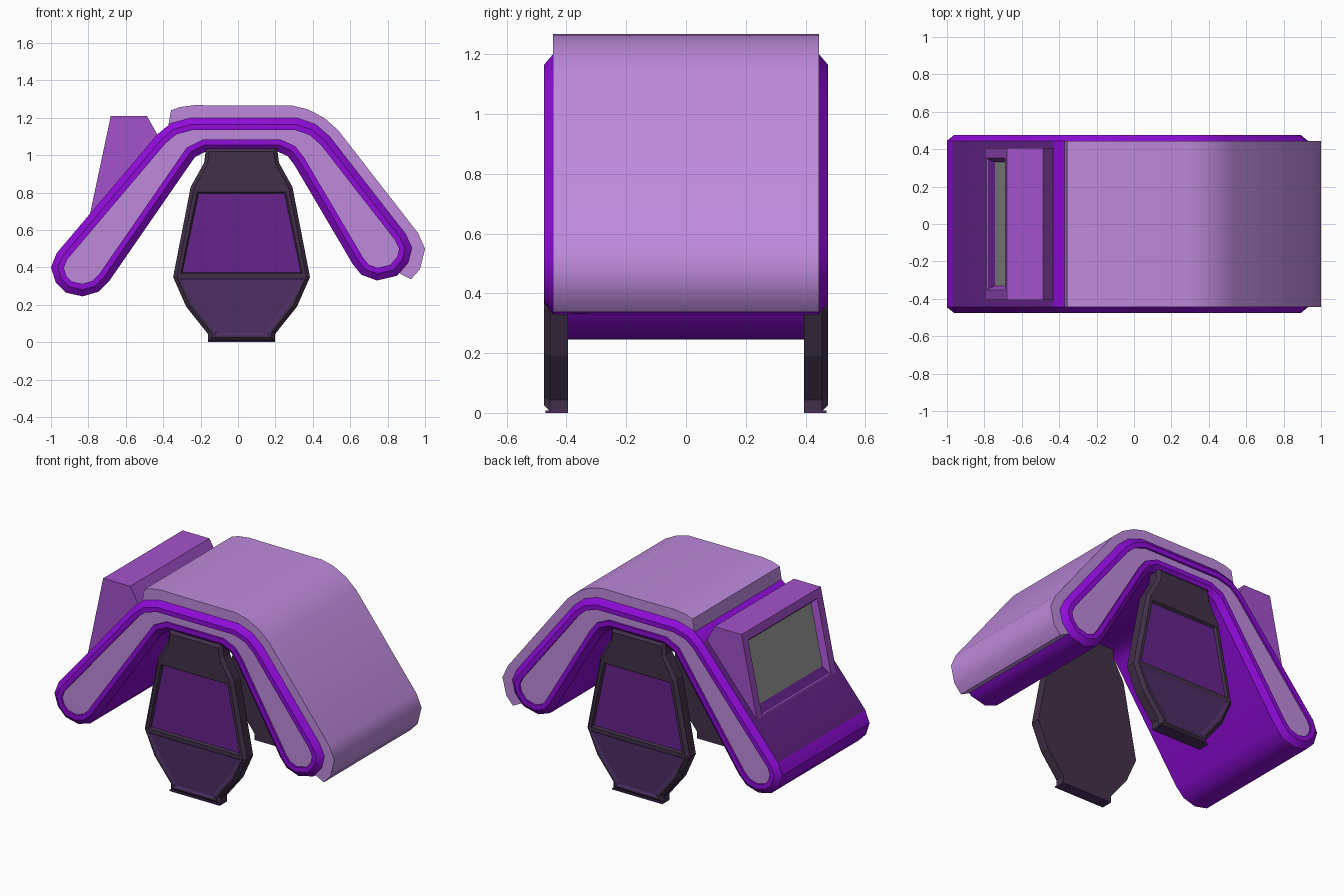
import bpy, bmesh, math
from mathutils import Vector

if "Cube" in bpy.data.objects:
    bpy.data.objects.remove(bpy.data.objects["Cube"])


def material(name, hexcode):
    def lin(c):
        return c / 12.92 if c <= 0.04045 else ((c + 0.055) / 1.055) ** 2.4
    m = bpy.data.materials.new(name)
    rgb = [lin(int(hexcode[i:i + 2], 16) / 255) for i in (0, 2, 4)]
    m.diffuse_color = (*rgb, 1)
    m.use_nodes = True
    m.node_tree.nodes["Principled BSDF"].inputs["Base Color"].default_value = m.diffuse_color
    return m


VIOLET = material("bright violet", "900CDA")
LILAC = material("lilac", "BE8ADC")
ORCHID = material("orchid", "A352CC")
PLUM = material("deep plum", "66248C")
CHARCOAL = material("purple charcoal", "42304A")
DUSK = material("dusky purple", "4E2E64")
GREY = material("screen grey", "9C9C9C")


def inset(pts, d):
    """Move a closed outline inward by d with mitred corners."""
    area = sum(a[0] * b[1] - b[0] * a[1] for a, b in zip(pts, pts[1:] + pts[:1]))
    s = 1 if area > 0 else -1
    out = []
    for i, p in enumerate(pts):
        p = Vector(p)
        e1 = (p - Vector(pts[i - 1])).normalized()
        e2 = (Vector(pts[(i + 1) % len(pts)]) - p).normalized()
        n1 = Vector((-e1.y, e1.x)) * s
        n2 = Vector((-e2.y, e2.x)) * s
        q = p + (n1 + n2) * d / (1 + n1.dot(n2))
        out.append((q.x, q.y))
    return out


def loft(bm, pts, rings, mats=None):
    """Join insets of an outline along y; rings = (inset, y). Returns the caps."""
    loops = [[bm.verts.new((x, y, z)) for x, z in inset(pts, d)] for d, y in rings]
    n = len(pts)
    for a, b in zip(loops, loops[1:]):
        for i in range(n):
            j = (i + 1) % n
            bm.faces.new((a[i], a[j], b[j], b[i]))
    caps = [bm.faces.new(loops[0]), bm.faces.new(loops[-1])]
    bmesh.ops.recalc_face_normals(bm, faces=bm.faces[:])
    return caps


def finish(bm, name, mats, smooth=None):
    me = bpy.data.meshes.new(name)
    bm.to_mesh(me)
    bm.free()
    for m in mats:
        me.materials.append(m)
    ob = bpy.data.objects.new(name, me)
    bpy.context.collection.objects.link(ob)
    if smooth:
        bpy.ops.object.select_all(action='DESELECT')
        ob.select_set(True)
        bpy.context.view_layer.objects.active = ob
        bpy.ops.object.shade_smooth_by_angle(angle=math.radians(smooth))
    return ob


# Bent body with chamfered rims and recessed end panels
body = [(-1.0, .40), (-.975, .32), (-.92, .265), (-.83, .245), (-.745, .27), (-.69, .325),
        (-.265, .94), (-.23, .99), (-.17, 1.02), (.21, 1.02), (.265, .995), (.30, .95),
        (.615, .415), (.66, .36), (.743, .33), (.85, .355), (.91, .425), (.93, .505),
        (.895, .58), (.49, 1.10), (.415, 1.165), (.315, 1.2), (-.25, 1.2),
        (-.36, 1.17), (-.433, 1.11), (-.97, .476)]
bm = bmesh.new()
half = [(.065, .462), (.065, .475), (.035, .475), (0, .445)]
caps = loft(bm, body, [(d, -y) for d, y in half] + half[::-1])
for f in caps:
    f.material_index = 1
for f in bm.faces:  # dark plate on the left slope
    if f.normal.x < -.7 and f.normal.z > .5 and f.calc_area() > .3:
        f.material_index = 2
finish(bm, "body", [VIOLET, LILAC, PLUM], 38)

# Thick cover over the top and right slope
cover = [(-.374, 1.15), (-.358, 1.24), (-.31, 1.257), (-.23, 1.268), (-.15, 1.266),
         (.29, 1.265), (.374, 1.245), (.46, 1.20), (.535, 1.134), (.963, .583),
         (1.0, .50), (.973, .39), (.925, .337), (.865, .367),
         (.84, .47), (.45, 1.06), (.30, 1.15), (-.25, 1.15), (-.34, 1.12)]
bm = bmesh.new()
loft(bm, cover, [(0, -.445), (0, .445)])
finish(bm, "top_cover", [LILAC], 38)

# Screen housing on the left slope, with a recessed grey screen
housing = [(-.80, .645), (-.68, 1.21), (-.487, 1.21), (-.42, 1.09)]
bm = bmesh.new()
loft(bm, housing, [(0, -.405), (0, .405)])
face = min(bm.faces, key=lambda f: f.normal.x)
bmesh.ops.inset_individual(bm, faces=[face], thickness=.075)
bmesh.ops.inset_individual(bm, faces=[face], thickness=.03, depth=-.035)
face.material_index = 1
finish(bm, "screen_housing", [ORCHID, GREY])

# Legs: one faceted slab with two framed panels, mirrored front to back
MID = .019
side = [(.179, .006), (.179, .043), (.296, .19), (.366, .348), (.272, .83),
        (.20, .96), (.19, 1.04)]
leg = [(MID + x, z) for x, z in side] + [(MID - x, z) for x, z in side[::-1]]
bm = bmesh.new()
front = loft(bm, leg, [(.02, -.475), (0, -.455), (0, -.395)])[0]
v = list(front.verts)


def cut(row):
    """Split the front face across the leg at one row of corners."""
    a, b = v[row], v[len(v) - 1 - row]
    f = next(f for f in bm.faces if a in f.verts and b in f.verts)
    bmesh.utils.face_split(f, a, b)


cut(3)
cut(4)
bm.normal_update()
flat = [f for f in bm.faces if f.normal.y < -.99]
lower, upper, _ = sorted(flat, key=lambda f: f.calc_center_median().z)
bmesh.ops.inset_individual(bm, faces=[upper], thickness=.025)
bmesh.ops.inset_individual(bm, faces=[upper], thickness=.012, depth=-.015)
upper.material_index = 1
bmesh.ops.inset_individual(bm, faces=[lower], thickness=.014)
lower.material_index = 2
bmesh.ops.inset_individual(bm, faces=[lower], thickness=.02, depth=-.006)
legs = finish(bm, "legs", [CHARCOAL, PLUM, DUSK])

# Thin sole plates
bm = bmesh.new()
sole = [(MID - .179, 0), (MID + .179, 0), (MID + .179, .008), (MID - .179, .008)]
loft(bm, sole, [(0, -.47), (0, -.395)])
soles = finish(bm, "foot_soles", [DUSK])

for ob in (legs, soles):
    mod = ob.modifiers.new("mirror", 'MIRROR')
    mod.use_axis = (False, True, False)
